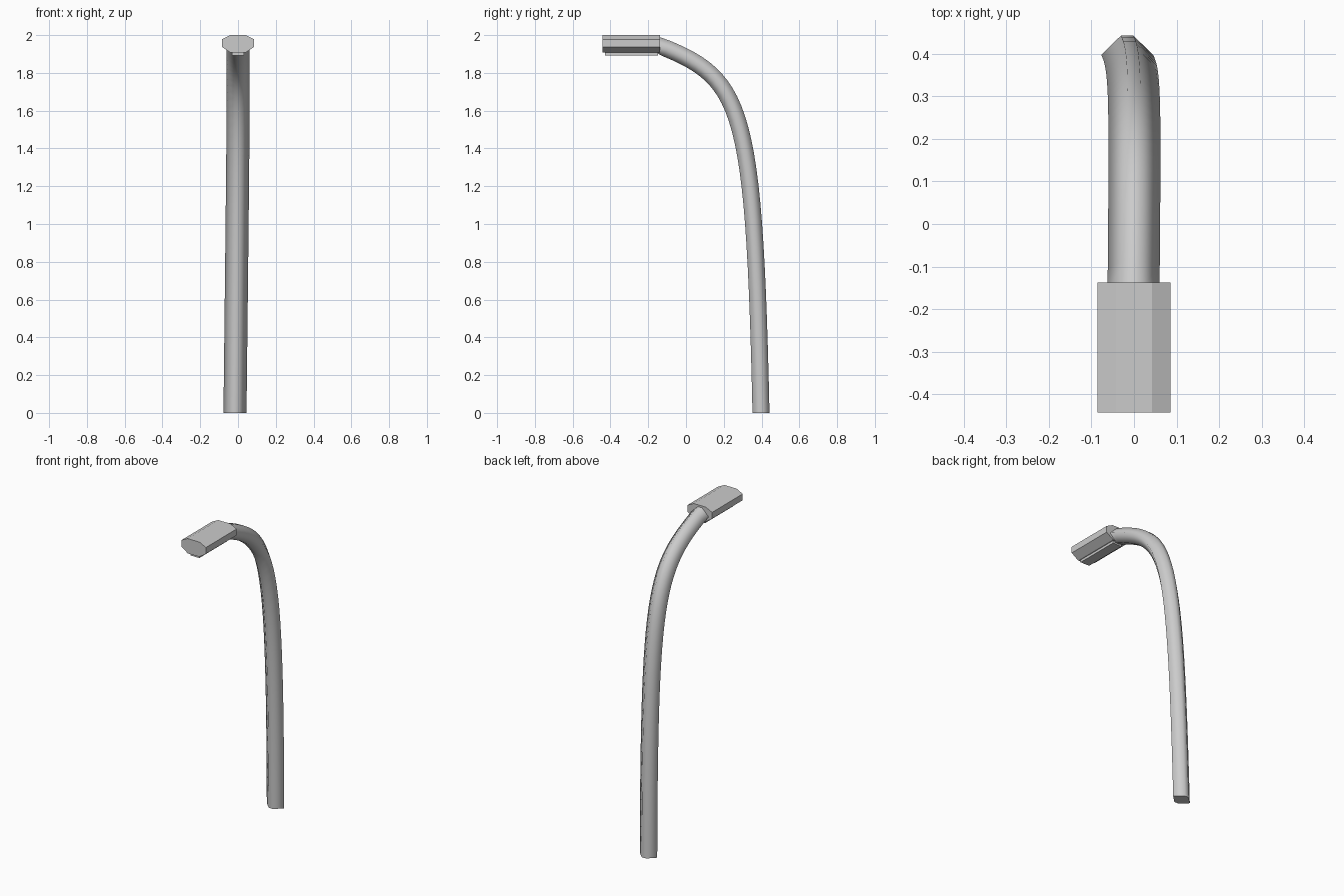
import bpy, bmesh
from mathutils import Vector
from mathutils.geometry import interpolate_bezier

if "Cube" in bpy.data.objects:
    bpy.data.objects.remove(bpy.data.objects["Cube"])


def loft(name, rings, smooth=False):
    """Skin equal-length rings of points and cap both ends."""
    bm = bmesh.new()
    loops = [[bm.verts.new(p) for p in ring] for ring in rings]
    n = len(loops[0])
    for a, b in zip(loops, loops[1:]):
        for i in range(n):
            j = (i + 1) % n
            bm.faces.new((a[i], a[j], b[j], b[i])).smooth = smooth
    for cap in (loops[0], loops[-1]):
        for e in bm.faces.new(cap).edges:
            e.smooth = False
    bmesh.ops.recalc_face_normals(bm, faces=bm.faces)
    mesh = bpy.data.meshes.new(name)
    bm.to_mesh(mesh)
    bm.free()
    obj = bpy.data.objects.new(name, mesh)
    bpy.context.collection.objects.link(obj)
    return obj


def prism(name, profile, y0, y1):
    """Extrude an x-z profile along y."""
    return loft(name, [[(x, y, z) for x, z in profile] for y in (y0, y1)])


# Curved pole: flattened six-sided section swept along one bezier
path = interpolate_bezier(Vector((-0.016, 0.397, 0)), Vector((0.003, 0.36, 1.66)),
                          Vector((0.003, 0.30, 1.77)), Vector((-0.001, -0.15, 1.948)), 28)
section = [(0.061, 0), (0.015, 0.045), (-0.015, 0.045),
           (-0.061, 0), (-0.015, -0.045), (0.015, -0.045)]
rings = []
for i, p in enumerate(path):
    t = path[min(i + 1, len(path) - 1)] - path[max(i - 1, 0)]
    if i == 0:
        t = Vector((0, 0, 1))
    elif i == len(path) - 1:
        t = Vector((0, -1, 0))
    side = Vector((0, t.z, -t.y)).normalized()
    rings.append([p + Vector((u, 0, 0)) + side * v for u, v in section])
loft("pole", rings, smooth=True)

# Lamp head: eight-sided housing
half = [(0.042, 2.0), (0.086, 1.978), (0.086, 1.938), (0.04, 1.907)]
prism("lamp_head", half + [(-x, z) for x, z in reversed(half)], -0.443, -0.137)

# Light panel under the head
prism("light_panel", [(0.031, 1.915), (0.031, 1.892), (-0.031, 1.892), (-0.031, 1.915)],
      -0.43, -0.147)
